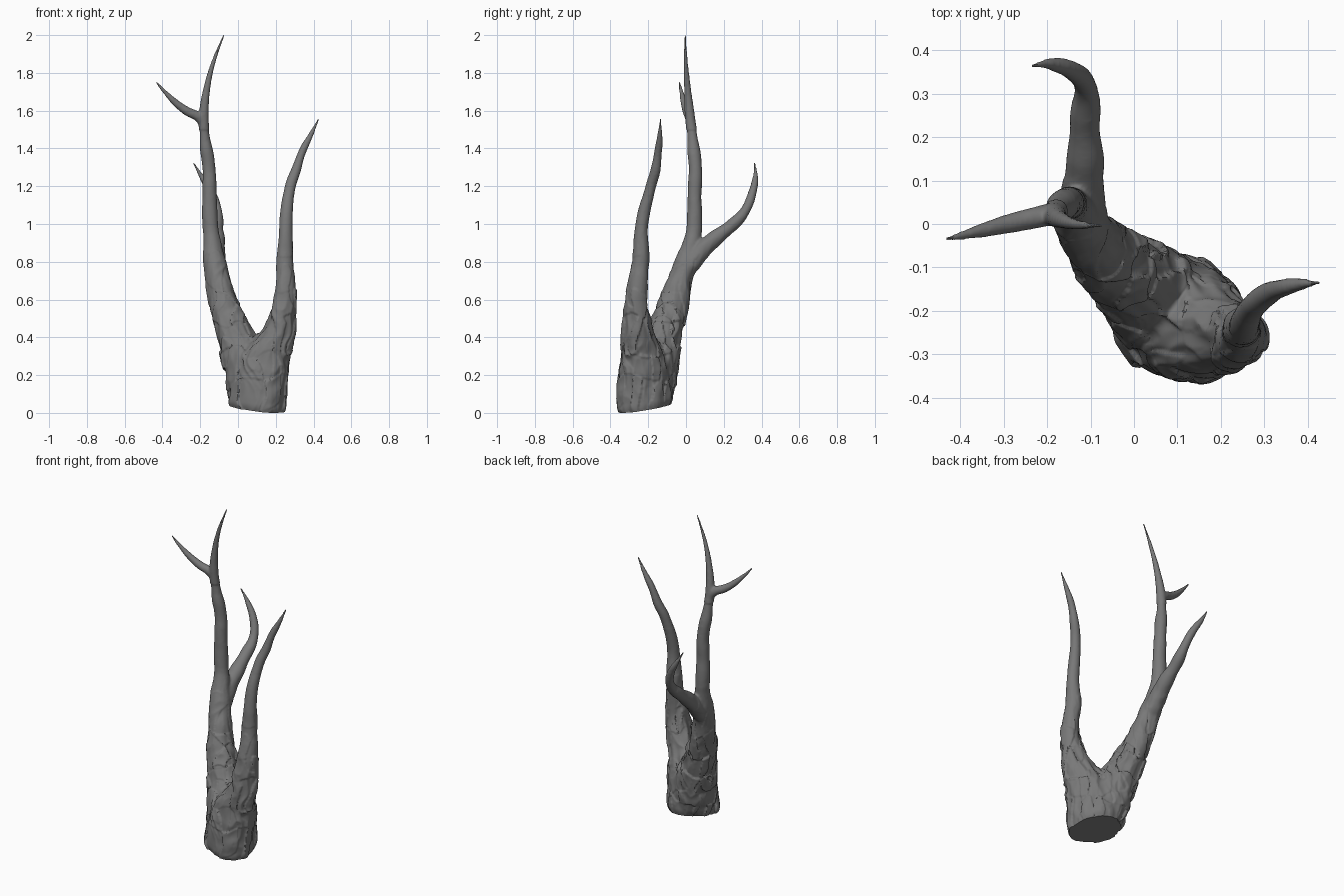
import bpy, bmesh
from mathutils import Vector, noise

if "Cube" in bpy.data.objects:
    bpy.data.objects.remove(bpy.data.objects["Cube"])

# Limbs as tapered paths: x, y, z, radius
TRUNK_AND_RIGHT_LIMB = [
    (.10, -.215, -.10, .162), (.105, -.215, .08, .160), (.135, -.228, .25, .142),
    (.208, -.252, .42, .091), (.247, -.262, .6, .061), (.250, -.240, .8, .046),
    (.255, -.235, 1.0, .037), (.277, -.188, 1.2, .031), (.310, -.160, 1.3, .026),
    (.347, -.145, 1.4, .019), (.388, -.138, 1.48, .013), (.428, -.135, 1.562, .005)]
LEFT_LIMB = [
    (.09, -.20, 0, .135), (.06, -.18, .2, .136), (-.012, -.118, .4, .103),
    (-.083, -.062, .6, .078), (-.125, -.0, .8, .063), (-.142, .04, .95, .044),
    (-.152, .046, 1.15, .038), (-.156, .048, 1.3, .037), (-.175, .035, 1.45, .030),
    (-.181, .02, 1.58, .027), (-.165, .008, 1.72, .019), (-.13, -.001, 1.86, .012),
    (-.073, -.005, 2.008, .005)]
LEFT_TWIG = [
    (-.175, .033, 1.50, .02), (-.205, .02, 1.565, .026), (-.27, .005, 1.6, .024),
    (-.33, -.01, 1.645, .019), (-.39, -.025, 1.705, .012), (-.435, -.036, 1.757, .005)]
BACK_LIMB = [
    (-.11, -.01, .74, .05), (-.117, .065, .845, .052), (-.113, .14, .915, .043),
    (-.112, .23, .985, .035), (-.110, .31, 1.070, .028), (-.142, .352, 1.17, .021),
    (-.19, .367, 1.25, .013), (-.236, .364, 1.327, .005)]

curve = bpy.data.curves.new("tree", 'CURVE')
curve.dimensions = '3D'
curve.bevel_depth = 1
curve.bevel_resolution = 6
curve.use_fill_caps = True
curve.resolution_u = 8
for path in (TRUNK_AND_RIGHT_LIMB, LEFT_LIMB, LEFT_TWIG, BACK_LIMB):
    s = curve.splines.new('BEZIER')
    s.bezier_points.add(len(path) - 1)
    for p, (x, y, z, r) in zip(s.bezier_points, path):
        p.co = (x, y, z)
        p.radius = r
        p.handle_left_type = p.handle_right_type = 'AUTO'
tree = bpy.data.objects.new("bare_tree", curve)
bpy.context.collection.objects.link(tree)
bpy.context.view_layer.objects.active = tree
tree.select_set(True)
bpy.ops.object.convert(target='MESH')
tree = bpy.context.object

# Fuse the limbs and soften the forks
m = tree.modifiers.new("fuse", 'REMESH')
m.mode = 'VOXEL'
m.voxel_size = 0.006
bpy.ops.object.modifier_apply(modifier=m.name)
m = tree.modifiers.new("soften", 'SMOOTH')
m.iterations = 8
bpy.ops.object.modifier_apply(modifier=m.name)

# Bark: upright ridges and chips, fading out up the limbs
base = Vector((.105, -.215, .03))
normal = Vector((.10, -.15, 1)).normalized()
bm = bmesh.new()
bm.from_mesh(tree.data)
bm.normal_update()
moves = []
for v in bm.verts:
    x, y, z = v.co
    fade = max(0.05, min(1, (1.0 - z) / .5))
    lump = noise.noise(Vector((x * 9, y * 9, z * 5)))
    warp = noise.noise(Vector((x * 7, y * 7, z * 7 + 5)))
    a = Vector((x * 15 + warp, y * 15 - warp, z * 5 + 9))
    ridge = .5 - 2.2 * abs(noise.noise(a))
    # chips: one height per long cell, giving crisp steps
    b = Vector((x * 17 + warp, y * 17 + warp, z * 6 + 2))
    chip = noise.cell(b + Vector((lump, -lump, warp)) * .5) - .5
    d = fade * (.005 * lump + .008 * ridge + .007 * chip)
    if z < 1.5:
        d += .006 * noise.noise(Vector((x * 9, y * 9, z * 9)))
    moves.append(v.normal * d)
diag = Vector((1, 1, 0)).normalized()
cross = Vector((1, -1, 0)).normalized()
for v, d in zip(bm.verts, moves):
    v.co += d
    k = max(0, min(1, (.45 - v.co.z) / .25))  # oval trunk
    off = v.co - base
    v.co += k * (cross * (.04 * off.dot(cross)) - diag * (.07 * off.dot(diag)))
    h = (v.co - base).dot(normal)
    if h < .04:  # rounded rim at the foot
        k = .08 * (1 - max(h, 0) / .04) ** 2
        v.co.x += (base.x - v.co.x) * k
        v.co.y += (base.y - v.co.y) * k
bmesh.ops.smooth_vert(bm, verts=bm.verts, factor=.5,
                      use_axis_x=True, use_axis_y=True, use_axis_z=True)

# Slanted sawn foot
geom = bm.verts[:] + bm.edges[:] + bm.faces[:]
bmesh.ops.bisect_plane(bm, geom=geom, plane_co=base, plane_no=normal, clear_inner=True)
rim = [e for e in bm.edges if e.is_boundary]
bmesh.ops.holes_fill(bm, edges=rim, sides=0)
bmesh.ops.recalc_face_normals(bm, faces=bm.faces)
low = min(v.co.z for v in bm.verts)
bmesh.ops.translate(bm, verts=bm.verts, vec=(0, 0, -low))
bm.to_mesh(tree.data)
bm.free()
bpy.ops.object.shade_smooth_by_angle(angle=0.7)

# Dark grey bark
bark = bpy.data.materials.new("bark")
bark.diffuse_color = (.19, .19, .19, 1)
bark.use_nodes = True
bark.node_tree.nodes["Principled BSDF"].inputs["Base Color"].default_value = bark.diffuse_color
tree.data.materials.clear()
tree.data.materials.append(bark)
